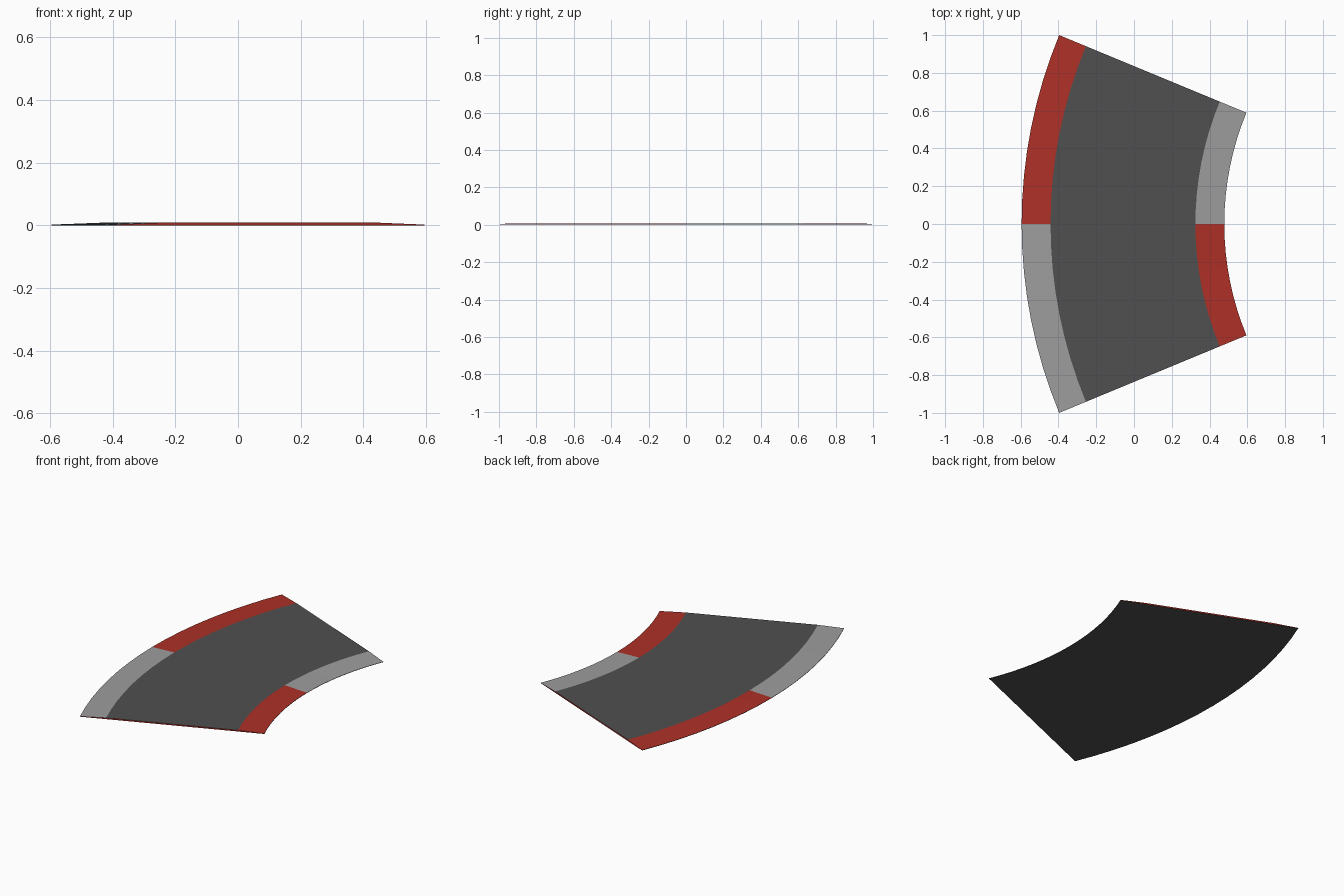
import bpy, bmesh, math

if "Cube" in bpy.data.objects:
    bpy.data.objects.remove(bpy.data.objects["Cube"])

HALF = math.radians(22.5)     # half of the 45 degree bend
CX = 2.018                    # bend centre on the x axis
R_OUT, R_IN, KERB = 2.613, 1.54, 0.153
TOP, LIP = 0.008, 0.002
STEPS = 16                    # segments over the full bend


def material(name, rgb):
    m = bpy.data.materials.new(name)
    m.diffuse_color = (*rgb, 1)
    m.use_nodes = True
    m.node_tree.nodes["Principled BSDF"].inputs["Base Color"].default_value = m.diffuse_color
    return m


asphalt = material("asphalt", (0.08, 0.08, 0.08))
red = material("kerb_red", (0.42, 0.03, 0.02))
grey = material("kerb_grey", (0.34, 0.34, 0.34))


def sweep(name, profile, a0, a1, top_mat):
    """Sweep a (radius, z) section round the bend; first edge is the top surface.
    Touching sides stay open so no walls are hidden inside the slab."""
    bm = bmesh.new()
    n = round(STEPS * (a1 - a0) / (2 * HALF))
    rings = []
    for i in range(n + 1):
        a = a0 + (a1 - a0) * i / n
        rings.append([bm.verts.new((CX - r * math.cos(a), r * math.sin(a), z))
                      for r, z in profile])
    k = len(profile)
    for p, q in zip(rings, rings[1:]):
        for j in range(k):
            l = (j + 1) % k
            (r0, z0), (r1, z1) = profile[j], profile[l]
            # skip the walls shared between track and kerb
            if r0 == r1 and abs(z0 - z1) > TOP * 0.9:
                continue
            f = bm.faces.new((p[j], p[l], q[l], q[j]))
            f.material_index = 0 if j == 0 else 1
    # red end faces at the two ends of the bend
    for ring, a in ((rings[0], a0), (rings[-1], a1)):
        if abs(abs(a) - HALF) < 1e-6:
            f = bm.faces.new(ring)
            f.material_index = 2
    for f in bm.faces:
        f.normal_update()
        c = f.calc_center_median()
        if abs(f.normal.z) > 0.5:      # top faces up, bottom faces down
            flip = (f.normal.z > 0) != (c.z > 0.001)
        elif f.material_index == 2:    # ends face away from the middle
            flip = f.normal.y * c.y < 0
        else:                          # lips face away from the track
            mid = (R_OUT + R_IN) / 2
            d = math.hypot(c.x - CX, c.y) - mid
            flip = ((c.x - CX) * f.normal.x + c.y * f.normal.y) * d < 0
        if flip:
            f.normal_flip()
    me = bpy.data.meshes.new(name)
    bm.to_mesh(me)
    bm.free()
    for m in (top_mat, asphalt, red):
        me.materials.append(m)
    ob = bpy.data.objects.new(name, me)
    bpy.context.collection.objects.link(ob)


# Road surface
ro, ri = R_OUT - KERB, R_IN + KERB
sweep("road", [(ri, TOP), (ro, TOP), (ro, 0), (ri, 0)], -HALF, HALF, asphalt)

# Sloping kerbs, with alternating colours on each half
for side, edge, inner, cols in (("outer", R_OUT, ro, (grey, red)),
                                ("inner", R_IN, ri, (red, grey))):
    section = [(inner, TOP), (edge, LIP), (edge, 0), (inner, 0)]
    sweep(f"{side}_kerb_front", section, -HALF, 0, cols[0])
    sweep(f"{side}_kerb_back", section, 0, HALF, cols[1])
